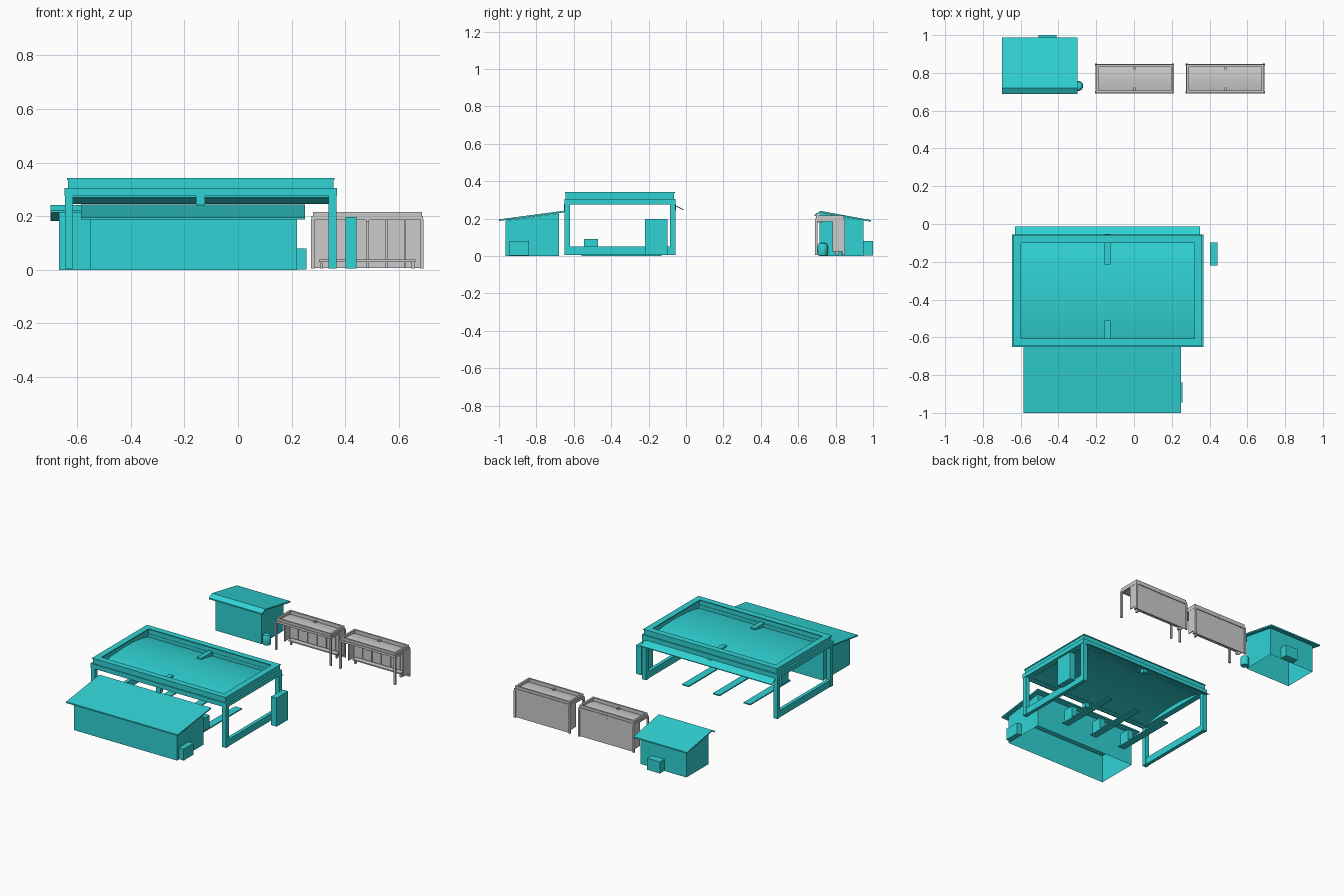
import bpy, bmesh

if "Cube" in bpy.data.objects:
    bpy.data.objects.remove(bpy.data.objects["Cube"])

teal = bpy.data.materials.new("teal")
teal.diffuse_color = (0.03, 0.65, 0.66, 1)
teal.use_nodes = True
teal.node_tree.nodes["Principled BSDF"].inputs["Base Color"].default_value = teal.diffuse_color


def finish(name, bm, mat, smooth=False):
    bmesh.ops.recalc_face_normals(bm, faces=bm.faces)
    me = bpy.data.meshes.new(name)
    bm.to_mesh(me)
    bm.free()
    ob = bpy.data.objects.new(name, me)
    bpy.context.collection.objects.link(ob)
    if mat:
        me.materials.append(mat)
    if smooth:
        for p in me.polygons:
            p.use_smooth = True
        bpy.context.view_layer.objects.active = ob
        ob.select_set(True)
        bpy.ops.object.shade_smooth_by_angle()
        ob.select_set(False)
    return ob


def prism(name, x0, x1, profile, mat=teal, open_bottom=False, smooth=False):
    """Closed (y, z) profile swept along x."""
    bm = bmesh.new()
    f = bm.faces.new([bm.verts.new((x0, y, z)) for y, z in profile])
    ext = bmesh.ops.extrude_face_region(bm, geom=[f])
    bmesh.ops.translate(bm, vec=(x1 - x0, 0, 0),
                        verts=[v for v in ext["geom"] if isinstance(v, bmesh.types.BMVert)])
    if open_bottom:
        low = [f for f in bm.faces if all(v.co.z < 0.001 for v in f.verts)]
        bmesh.ops.delete(bm, geom=low, context="FACES_ONLY")
    # make sure the start cap survived the extrusion
    if not any(all(abs(v.co.x - x0) < 1e-6 for v in f.verts) for f in bm.faces):
        bm.faces.new([v for v in bm.verts if abs(v.co.x - x0) < 1e-6])
    return finish(name, bm, mat, smooth)


def box(name, x0, x1, y0, y1, z0, z1, mat=teal):
    return prism(name, x0, x1, [(y0, z0), (y1, z0), (y1, z1), (y0, z1)], mat)


def sheet(name, x0, x1, line, t, mat=teal, smooth=False):
    """Thin roof sheet following an open (y, z) line."""
    return prism(name, x0, x1, line + [(y, z - t) for y, z in reversed(line)], mat, smooth=smooth)


def ring(name, x0, x1, y0, y1, z0, z1, t, mat=teal):
    """Rectangular frame of wall thickness t."""
    bm = bmesh.new()

    def loop(i, z):
        return [bm.verts.new(c + (z,)) for c in
                ((x0 + i, y0 + i), (x1 - i, y0 + i), (x1 - i, y1 - i), (x0 + i, y1 - i))]
    loops = [loop(0, z0), loop(0, z1), loop(t, z1), loop(t, z0)]
    for k in range(4):
        a, b = loops[k], loops[(k + 1) % 4]
        for j in range(4):
            n = (j + 1) % 4
            bm.faces.new((a[j], a[n], b[n], b[j]))
    return finish(name, bm, mat)


# --- Large canopy: posts, low rails, frame and arched roof ---
for sx, x in (("left", -0.645), ("right", 0.337)):
    for sy, y in (("front", -0.65), ("back", -0.085)):
        box(f"canopy_post_{sx}_{sy}", x, x + 0.03, y, y + 0.03, 0.004, 0.28)
    box(f"canopy_low_rail_{sx}", x + 0.003, x + 0.027, -0.62, -0.085, 0.004, 0.05)
ring("canopy_beam", -0.647, 0.369, -0.65, -0.055, 0.275, 0.305, 0.04)
ring("canopy_parapet", -0.635, 0.357, -0.643, -0.063, 0.305, 0.336, 0.03)
ring("canopy_parapet_cap", -0.639, 0.361, -0.647, -0.059, 0.336, 0.342, 0.042)
arch = [(-0.64, 0.275), (-0.56, 0.292), (-0.48, 0.303), (-0.4, 0.309), (-0.32, 0.311),
        (-0.24, 0.307), (-0.16, 0.297), (-0.09, 0.282), (-0.05, 0.268), (-0.013, 0.25)]
sheet("canopy_roof", -0.63, 0.35, arch, 0.005, smooth=True)
prism("canopy_bracket_front", -0.156, -0.124,
      [(-0.645, 0.275), (-0.64, 0.31), (-0.51, 0.311), (-0.51, 0.303), (-0.6, 0.275)])
prism("canopy_bracket_back", -0.156, -0.124,
      [(-0.06, 0.275), (-0.065, 0.31), (-0.215, 0.312), (-0.215, 0.304), (-0.11, 0.275)])
box("canopy_lamp_front", -0.156, -0.124, -0.652, -0.622, 0.242, 0.278)
box("canopy_lamp_back", -0.156, -0.124, -0.083, -0.053, 0.242, 0.278)
box("side_cabinet", 0.402, 0.443, -0.22, -0.098, 0.004, 0.197)

# --- Ground strips with small cabinets ---
for i, x in enumerate((0.095, -0.135, -0.365)):
    box(f"ground_strip_{i}", x - 0.025, x + 0.025, -0.56, -0.13, 0, 0.008)
    box(f"strip_cabinet_{i}", x - 0.02, x + 0.02, -0.545, -0.47, 0.006, 0.09)

# --- Front building with single slope roof ---
prism("building_walls", -0.55, 0.22,
      [(-0.965, 0), (-0.68, 0), (-0.68, 0.228), (-0.965, 0.19)], open_bottom=True)
sheet("building_roof", -0.585, 0.25, [(-1.0, 0.196), (-0.645, 0.243)], 0.009)
box("building_side_unit", 0.22, 0.256, -0.945, -0.84, 0.002, 0.08)

# --- Rear shed with bent roof, unit and barrel ---
prism("shed_walls", -0.668, -0.325,
      [(0.715, 0), (0.95, 0), (0.95, 0.19), (0.725, 0.23), (0.715, 0.226)], open_bottom=True)
sheet("shed_roof", -0.7, -0.3, [(0.688, 0.222), (0.72, 0.241), (0.988, 0.192)], 0.009)
box("shed_back_unit", -0.505, -0.41, 0.95, 1.0, 0.002, 0.08)
bm = bmesh.new()
prev = None
import math
for r, z in ((0.024, 0.002), (0.027, 0.008), (0.027, 0.055), (0.021, 0.067), (0.009, 0.072)):
    cur = [bm.verts.new((-0.296 + r * math.cos(a * math.pi / 8),
                         0.731 + r * math.sin(a * math.pi / 8), z)) for a in range(16)]
    if prev:
        for j in range(16):
            n = (j + 1) % 16
            bm.faces.new((prev[j], prev[n], cur[n], cur[j]))
    else:
        bm.faces.new(cur)
    prev = cur
bm.faces.new(prev)
finish("barrel", bm, teal, True)

# --- Two grey shelters ---
for k, x0 in enumerate((-0.207, 0.273)):
    x1, n = x0 + 0.42, f"shelter_{k}_"
    for x in (x0, x1 - 0.012):
        for y in (0.69, 0.838):
            box(f"{n}post", x, x + 0.012, y, y + 0.012, 0.004, 0.19, None)
        box(f"{n}end_panel", x + 0.003, x + 0.009, 0.782, 0.838, 0.025, 0.19, None)
    ring(f"{n}beam", x0 + 0.002, x1 - 0.002, 0.692, 0.848, 0.185, 0.2, 0.014, None)
    ring(f"{n}parapet", x0 + 0.006, x1 - 0.006, 0.696, 0.844, 0.2, 0.216, 0.012, None)
    sheet(f"{n}roof", x0 + 0.008, x1 - 0.008,
          [(0.698, 0.19), (0.735, 0.197), (0.77, 0.199), (0.805, 0.197), (0.842, 0.19)],
          0.004, None, True)
    box(f"{n}back_panel", x0 + 0.01, x1 - 0.01, 0.838, 0.843, 0.006, 0.188, None)
    for i in range(5):
        xr = x0 + 0.07 + i * 0.07
        box(f"{n}rib", xr - 0.004, xr + 0.004, 0.832, 0.838, 0.006, 0.188, None)
    box(f"{n}seat", x0 + 0.03, x1 - 0.03, 0.79, 0.825, 0.03, 0.038, None)
    for x in (x0 + 0.035, x1 - 0.045):
        box(f"{n}seat_leg", x, x + 0.01, 0.8, 0.815, 0.004, 0.03, None)
    xc = (x0 + x1) / 2
    for y0, y1 in ((0.692, 0.73), (0.81, 0.846)):
        box(f"{n}bracket", xc - 0.006, xc + 0.006, y0, y1, 0.18, 0.203, None)
